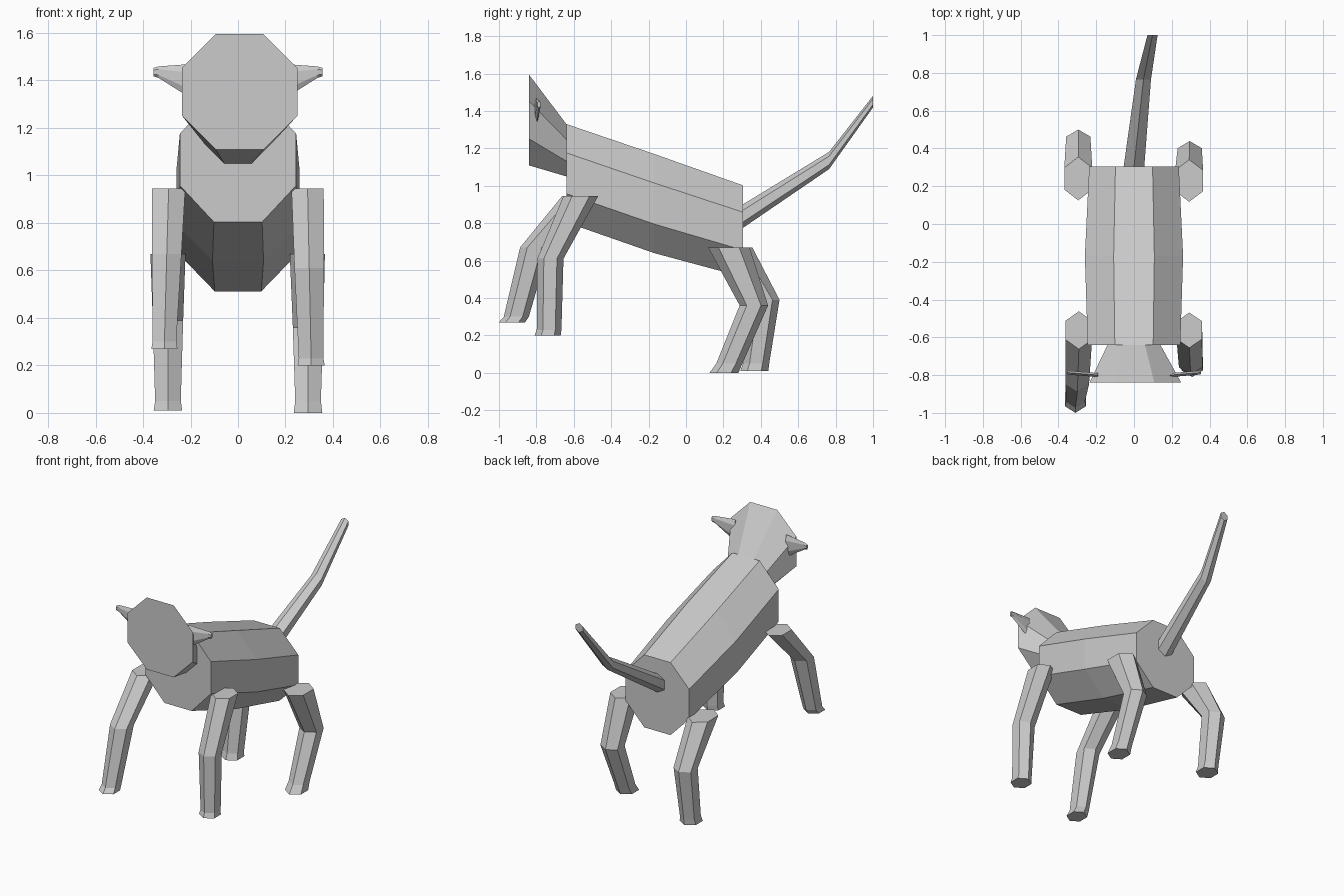
import bpy, bmesh, math
from mathutils import Vector

if "Cube" in bpy.data.objects:
    bpy.data.objects.remove(bpy.data.objects["Cube"], do_unlink=True)

grey = bpy.data.materials.new("plain grey")
grey.use_nodes = True
COLOUR = (0.6, 0.6, 0.6, 1)
grey.diffuse_color = COLOUR
grey.node_tree.nodes["Principled BSDF"].inputs["Base Color"].default_value = COLOUR


def loft(name, axis, sides, rings, start=0.0):
    """Skin parallel rings (centre, radius a, radius b) that all face one axis."""
    bm = bmesh.new()
    u, v = [i for i in range(3) if i != axis]
    loops = []
    for centre, ra, rb in rings:
        loop = []
        for k in range(sides):
            angle = start + k * math.tau / sides
            p = Vector(centre)
            p[u] += ra * math.cos(angle)
            p[v] += rb * math.sin(angle)
            loop.append(bm.verts.new(p))
        loops.append(loop)
    for a, b in zip(loops, loops[1:]):
        for k in range(sides):
            n = (k + 1) % sides
            bm.faces.new((a[k], a[n], b[n], b[k]))
    bm.faces.new(loops[0])
    bm.faces.new(loops[-1])
    bmesh.ops.recalc_face_normals(bm, faces=bm.faces)
    mesh = bpy.data.meshes.new(name)
    bm.to_mesh(mesh)
    bm.free()
    mesh.materials.append(grey)
    obj = bpy.data.objects.new(name, mesh)
    bpy.context.collection.objects.link(obj)
    return obj


EIGHTH = math.pi / 8
FLAT = 1 / math.cos(EIGHTH)      # flat-to-flat half size to corner radius
HEX = math.cos(math.pi / 6)


def octagons(rows):
    return [((x, y, z), w * FLAT, h * FLAT) for x, y, z, w, h in rows]


# Sloping barrel body and flared head
loft("body", 1, 8, octagons([(0, -0.64, 1.067, 0.245, 0.263),
                             (0, -0.17, 0.905, 0.26, 0.265),
                             (0, 0.305, 0.757, 0.237, 0.245)]), EIGHTH)
loft("head", 1, 8, octagons([(0.007, -0.84, 1.352, 0.243, 0.243),
                             (0, -0.64, 1.19, 0.14, 0.14)]), EIGHTH)

# Thin tapering ears
for side, s in (("left", 1), ("right", -1)):
    loft(side + "_ear", 0, 6, [((s * 0.19, -0.80, 1.395), 0.012, 0.075),
                               ((s * 0.335, -0.788, 1.435), 0.012, 0.024),
                               ((s * 0.355, -0.786, 1.435), 0.01, 0.018)], math.pi / 6)

# Bent tail
loft("tail", 1, 6, [((x, y, z), r * HEX / HEX, r) for x, y, z, r in
                    [(0, 0.305, 0.838, 0.063), (0.05, 0.765, 1.135, 0.046),
                     (0.098, 1.0, 1.45, 0.031)]], math.pi / 6)


# Six-sided legs: hip, knee, ankle and flared foot as (x, y, z, half depth)
def leg(name, s, joints):
    loft(name, 2, 6, [((s * x, y, z), w / HEX, d) for x, y, z, w, d in joints], math.pi / 6)


leg("left_front_leg", 1, [(0.293, -0.562, 0.945, 0.068, 0.093), (0.3, -0.725, 0.61, 0.062, 0.07),
                          (0.308, -0.732, 0.23, 0.052, 0.066), (0.308, -0.74, 0.2, 0.057, 0.07)])
leg("right_front_leg", -1, [(0.292, -0.562, 0.945, 0.07, 0.1), (0.3, -0.81, 0.67, 0.062, 0.077),
                            (0.31, -0.907, 0.3, 0.05, 0.067), (0.31, -0.93, 0.27, 0.055, 0.07)])
leg("left_hind_leg", 1, [(0.292, 0.229, 0.67, 0.074, 0.111), (0.295, 0.363, 0.36, 0.064, 0.076),
                         (0.295, 0.232, 0.05, 0.054, 0.07), (0.295, 0.203, 0, 0.06, 0.077)])
leg("right_hind_leg", -1, [(0.295, 0.24, 0.67, 0.074, 0.115), (0.295, 0.425, 0.39, 0.064, 0.075),
                           (0.295, 0.375, 0.05, 0.054, 0.07), (0.295, 0.365, 0.01, 0.06, 0.075)])
